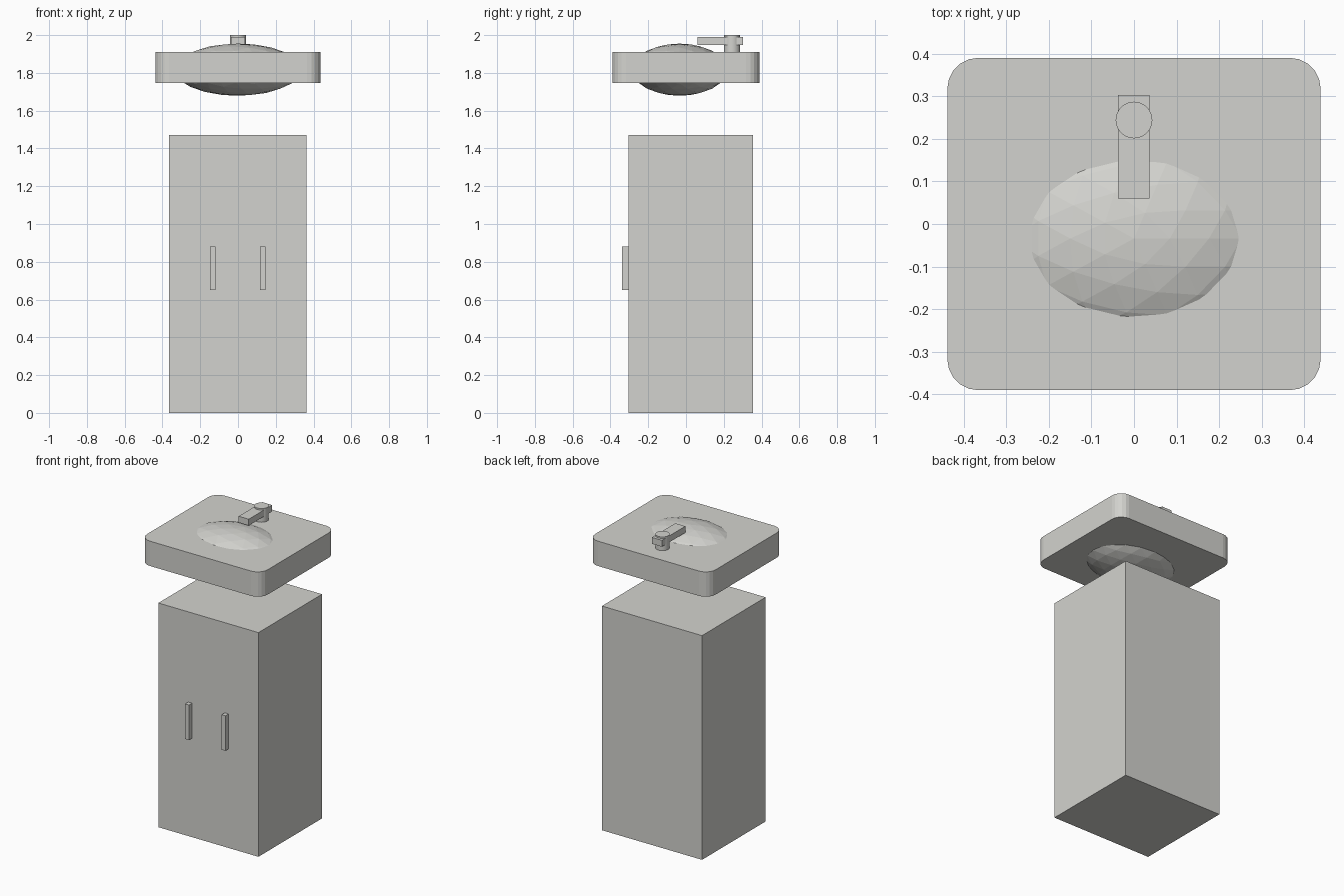
import bpy
import bmesh
from mathutils import Matrix, Vector

cube = bpy.data.objects.get("Cube")
if cube:
    bpy.data.objects.remove(cube, do_unlink=True)

# One plain grey for the whole washstand
grey = bpy.data.materials.new("light_grey")
grey.use_nodes = True
colour = (0.65, 0.65, 0.62, 1)
grey.diffuse_color = colour
grey.node_tree.nodes["Principled BSDF"].inputs["Base Color"].default_value = colour


def finish(name, bm):
    mesh = bpy.data.meshes.new(name)
    bm.to_mesh(mesh)
    bm.free()
    mesh.materials.append(grey)
    obj = bpy.data.objects.new(name, mesh)
    bpy.context.collection.objects.link(obj)
    return obj


def box(name, low, high, corner=0, segments=5):
    """Box between two corners; corner rounds its upright edges."""
    low, high = Vector(low), Vector(high)
    bm = bmesh.new()
    place = Matrix.Translation((low + high) / 2) @ Matrix.Diagonal((*(high - low), 1))
    bmesh.ops.create_cube(bm, size=1, matrix=place)
    if corner:
        upright = [e for e in bm.edges
                   if abs(e.verts[0].co.z - e.verts[1].co.z) > 0.01]
        bmesh.ops.bevel(bm, geom=upright, offset=corner, segments=segments,
                        profile=0.5, affect='EDGES')
    return finish(name, bm)


# Cabinet and its two door handles
box("cabinet", (-0.365, -0.305, 0), (0.362, 0.355, 1.472))
for name, x in (("right_handle", -0.134), ("left_handle", 0.131)):
    box(name, (x - 0.014, -0.338, 0.65), (x + 0.014, -0.30, 0.88))

# Basin slab with rounded corners
box("basin_slab", (-0.438, -0.39, 1.747), (0.438, 0.39, 1.91), corner=0.072)

# Faceted oval bowl passing through the slab
bm = bmesh.new()
bmesh.ops.create_icosphere(
    bm, subdivisions=3, radius=1,
    matrix=Matrix.Translation((0, -0.034, 1.817)) @ Matrix.Diagonal((0.335, 0.252, 0.138, 1)))
finish("bowl", bm)

# Tap: round post and square spout
bm = bmesh.new()
bmesh.ops.create_cone(bm, cap_ends=True, segments=32, radius1=0.043, radius2=0.043,
                      depth=0.1, matrix=Matrix.Translation((0, 0.244, 1.95)))
post = finish("tap_post", bm)
bpy.context.view_layer.objects.active = post
post.select_set(True)
bpy.ops.object.shade_smooth_by_angle()
box("tap_spout", (-0.037, 0.06, 1.948), (0.036, 0.303, 1.99))
